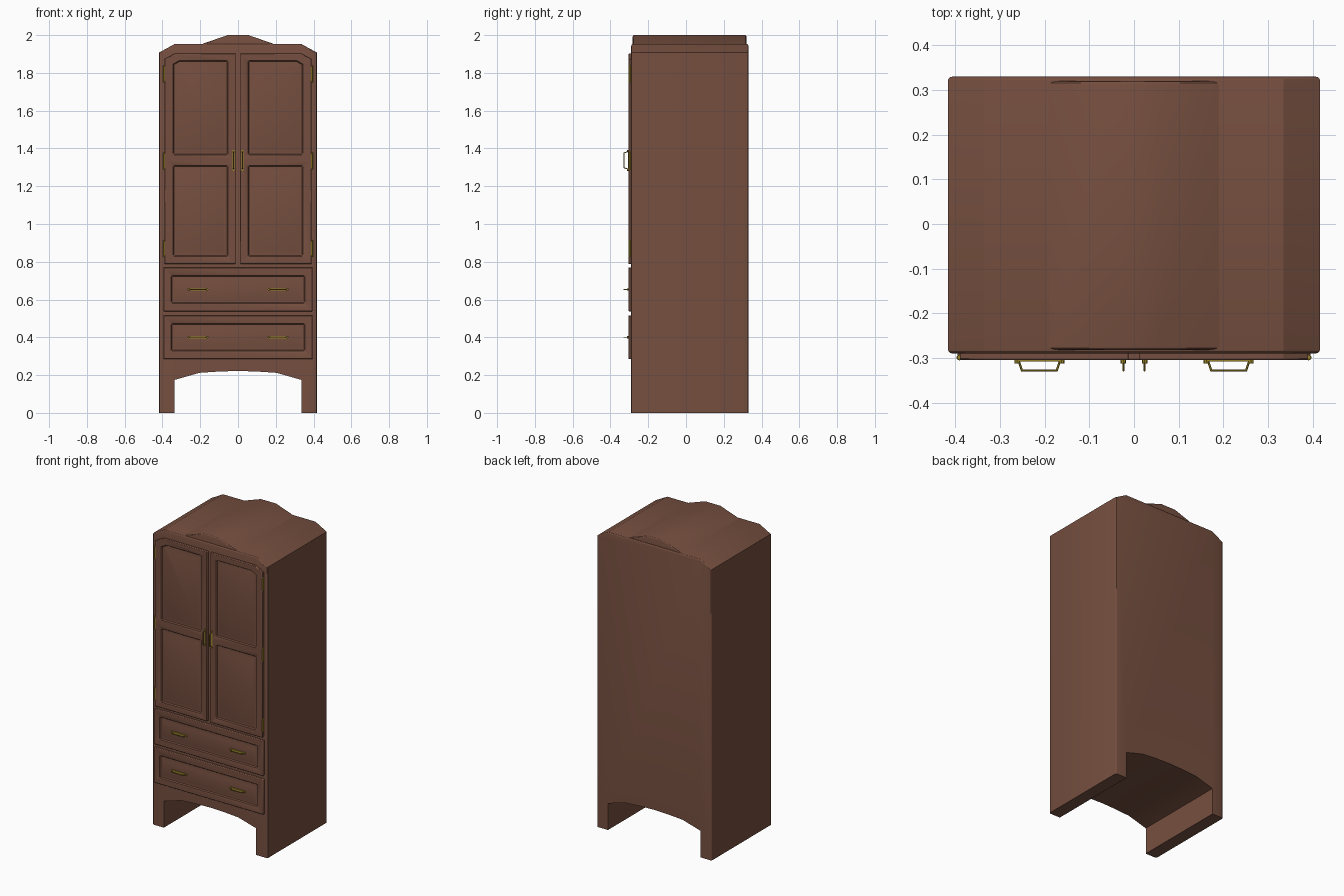
import bpy, bmesh, math
from mathutils import Vector

if "Cube" in bpy.data.objects:
    bpy.data.objects.remove(bpy.data.objects["Cube"])


def material(name, rgb):
    m = bpy.data.materials.new(name)
    m.diffuse_color = (*rgb, 1)
    m.use_nodes = True
    m.node_tree.nodes["Principled BSDF"].inputs["Base Color"].default_value = m.diffuse_color
    return m


WOOD = material("wood", (0.18, 0.078, 0.05))
BRASS = material("brass", (0.32, 0.23, 0.02))


def finish(name, bm, mat, mirror=False, bevel=0):
    bmesh.ops.recalc_face_normals(bm, faces=bm.faces)
    me = bpy.data.meshes.new(name)
    bm.to_mesh(me)
    bm.free()
    me.materials.append(mat)
    ob = bpy.data.objects.new(name, me)
    bpy.context.collection.objects.link(ob)
    bpy.ops.object.select_all(action='DESELECT')
    ob.select_set(True)
    bpy.context.view_layer.objects.active = ob
    bpy.ops.object.shade_smooth_by_angle(angle=math.radians(25))
    if bevel:
        b = ob.modifiers.new("soft_edges", 'BEVEL')
        b.width, b.segments = bevel, 2
        b.limit_method, b.angle_limit = 'ANGLE', math.radians(70)
    if mirror:
        ob.modifiers.new("mirror", 'MIRROR')
    return ob


def prism(name, profile, y0, y1, soft, radius):
    """Extrude an x-z outline along y, rounding the rim edges chosen by soft()."""
    bm = bmesh.new()
    face = bm.faces.new([bm.verts.new((x, y0, z)) for x, z in profile])
    ext = bmesh.ops.extrude_face_region(bm, geom=[face], use_keep_orig=True)
    new = [v for v in ext["geom"] if isinstance(v, bmesh.types.BMVert)]
    bmesh.ops.translate(bm, verts=new, vec=(0, y1 - y0, 0))
    bmesh.ops.recalc_face_normals(bm, faces=bm.faces)
    rim = []
    for e in bm.edges:
        a, b = (v.co for v in e.verts)
        if abs(a.y - b.y) < 1e-5 and soft((a + b) / 2):
            rim.append(e)
    bmesh.ops.bevel(bm, geom=rim, offset=radius, segments=3, profile=0.5, affect='EDGES')
    return finish(name, bm, WOOD)


def mirrored(half):
    return half + [(-x, z) for x, z in reversed(half) if abs(x) > 1e-6]


# carcass with arched foot opening and shouldered top
arch = [(-0.335, 0), (-0.335, 0.175), (-0.205, 0.212), (-0.1, 0.219), (0, 0.222)]
outer = [(0.417, 0), (0.417, 1.908), (0.335, 1.953)]
prism("cabinet_body", mirrored(arch) + outer + [(-x, z) for x, z in reversed(outer)],
      -0.29, 0.33, lambda p: abs(p.x) > 0.4 or p.z > 1, 0.01)
# crest on the top
prism("top_crest", mirrored([(-0.215, 1.945), (-0.19, 1.953), (-0.055, 2.0)]),
      -0.282, 0.32, lambda p: p.z > 1.96, 0.008)


def panel_front(name, sections, mirror):
    """Frame front with a raised field in each (outer loop, inner loop) section."""
    bm = bmesh.new()
    front, back = -0.305, -0.288
    for outer, inner in sections:
        o = [bm.verts.new((x, front, z)) for x, z in outer]
        i = [bm.verts.new((x, front, z)) for x, z in inner]
        n = len(o)
        for k in range(n):
            j = (k + 1) % n
            bm.faces.new((o[k], o[j], i[j], i[k]))
        field = bm.faces.new(i)
        # moulding: drop, groove floor, sloped rise to the field
        for width, y in ((0.005, -0.2975), (0.005, -0.2975), (0.016, -0.302)):
            bm.normal_update()
            bmesh.ops.inset_region(bm, faces=[field], thickness=width, use_even_offset=True)
            for v in field.verts:
                v.co.y = y
    bmesh.ops.remove_doubles(bm, verts=bm.verts, dist=1e-4)
    edge = [e for e in bm.edges if e.is_boundary]
    ext = bmesh.ops.extrude_edge_only(bm, edges=edge)
    for v in ext["geom"]:
        if isinstance(v, bmesh.types.BMVert):
            v.co.y = back
    return finish(name, bm, WOOD, mirror, 0.004)


def rect(x0, x1, z0, z1):
    return [(x0, z0), (x1, z0), (x1, z1), (x0, z1)]


def clipped(x0, x1, z0, z1, dx, dz):
    return [(x0, z0), (x1, z0), (x1, z1), (x0 + dx, z1), (x0, z1 - dz)]


# pair of doors, each with an upper and a lower panel
panel_front("doors", [
    (clipped(-0.39, -0.012, 1.338, 1.902, 0.055, 0.03),
     clipped(-0.345, -0.053, 1.366, 1.866, 0.035, 0.02)),
    (rect(-0.39, -0.012, 0.788, 1.338), rect(-0.345, -0.053, 0.828, 1.31))], True)

# two drawers
for label, z0, z1 in (("upper", 0.538, 0.77), ("lower", 0.285, 0.516)):
    panel_front(label + "_drawer", [(rect(-0.395, 0.395, z0, z1),
                rect(-0.355, 0.355, z0 + 0.042, z1 - 0.042))], False)


def tube(bm, path, r, sides=6):
    """Mitred round bar through points in the x-y plane."""
    pts = [Vector(p) for p in path]
    rings = []
    for k, p in enumerate(pts):
        a = (p - pts[k - 1]).normalized() if k else (pts[1] - p).normalized()
        b = (pts[k + 1] - p).normalized() if k < len(pts) - 1 else a
        t = (a + b).normalized()
        side = Vector((-t.y, t.x, 0)) / max(t.dot(a), 0.3)
        rings.append([bm.verts.new(p + r * (side * math.cos(w) + Vector((0, 0, math.sin(w)))))
                      for w in (2 * math.pi * s / sides for s in range(sides))])
    for q, s in zip(rings, rings[1:]):
        for k in range(sides):
            j = (k + 1) % sides
            bm.faces.new((q[k], q[j], s[j], s[k]))
    bm.faces.new(rings[0])
    bm.faces.new(rings[-1])


def handle(name, x, z, upright):
    bm = bmesh.new()
    # bail, thin back plate and two end studs
    tube(bm, [(-0.047, -0.304, 0), (-0.039, -0.328, 0), (0.039, -0.328, 0), (0.047, -0.304, 0)], 0.0025)
    plate = bmesh.ops.create_cube(bm, size=1)["verts"]
    bmesh.ops.scale(bm, vec=(0.11, 0.006, 0.01), verts=plate)
    bmesh.ops.translate(bm, vec=(0, -0.305, 0), verts=plate)
    for s in (-1, 1):
        tube(bm, [(s * 0.05, -0.302, 0), (s * 0.05, -0.312, 0)], 0.006, 8)
    for v in bm.verts:
        if upright:
            v.co.x, v.co.z = -v.co.z, v.co.x
        v.co.x += x
        v.co.z += z
    finish(name, bm, BRASS, True)


handle("door_handles", -0.024, 1.337, True)
handle("upper_drawer_handles", -0.212, 0.653, False)
handle("lower_drawer_handles", -0.212, 0.4, False)

# hinge barrels along the outer door edges
for label, z in (("upper", 1.795), ("middle", 1.333), ("lower", 0.87)):
    bm = bmesh.new()
    for h, r in ((0.09, 0.0055), (0.076, 0.0065)):
        b = bmesh.ops.create_cone(bm, cap_ends=True, segments=10, radius1=r, radius2=r, depth=h)
        bmesh.ops.translate(bm, vec=(-0.391, -0.299, z), verts=b["verts"])
    finish(label + "_hinges", bm, BRASS, True)
